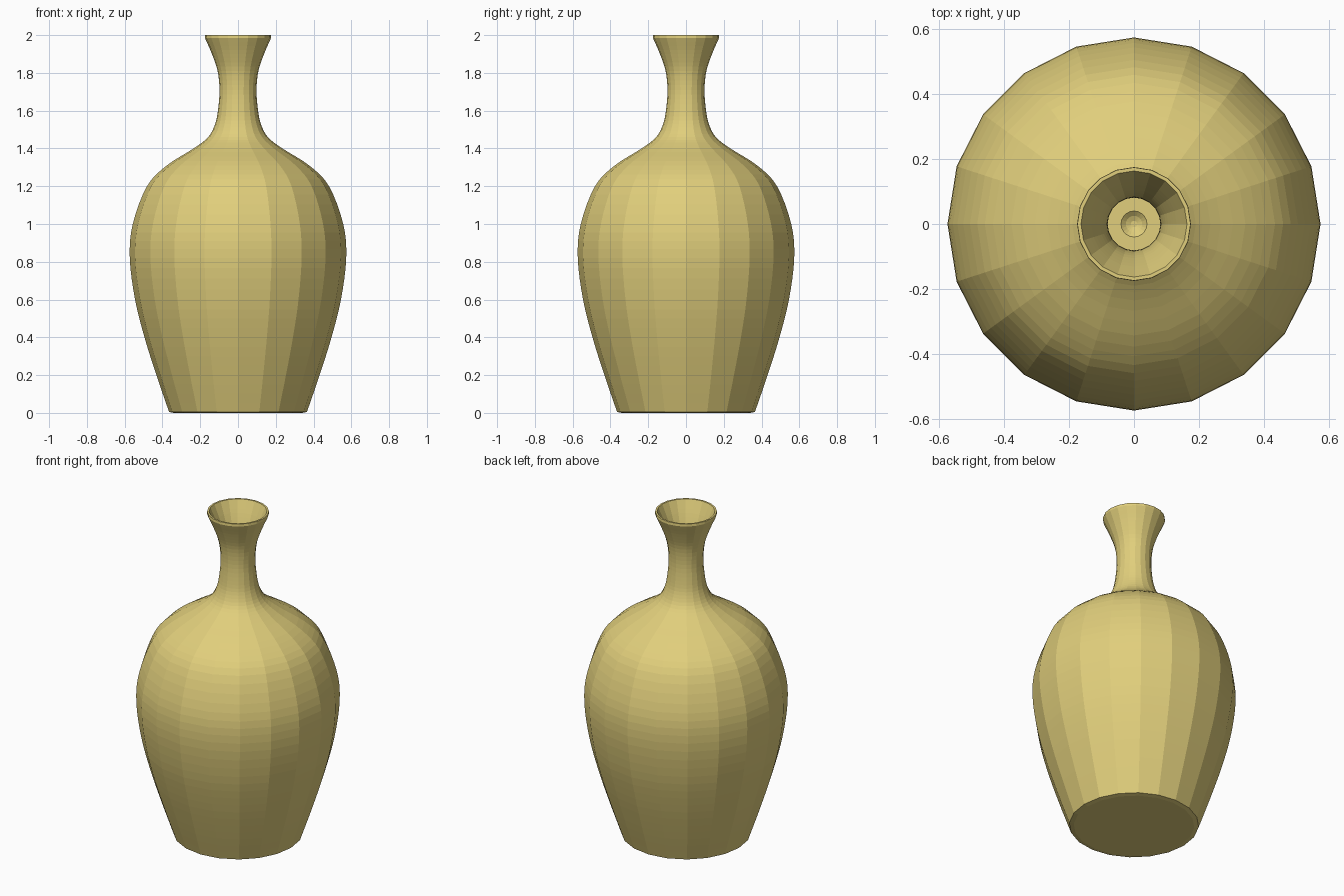
import bpy, bmesh, math
from mathutils import Vector

if "Cube" in bpy.data.objects:
    bpy.data.objects.remove(bpy.data.objects["Cube"])

SIDES = 20
STEPS = 4


def smooth_profile(pts):
    """Catmull-Rom curve through (radius, height) points."""
    p = [Vector(q) for q in pts]
    p = [2 * p[0] - p[1]] + p + [2 * p[-1] - p[-2]]
    out = []
    for a, b, c, d in zip(p, p[1:], p[2:], p[3:]):
        for i in range(STEPS):
            t = i / STEPS
            out.append(0.5 * (2 * b + (c - a) * t + (2 * a - 5 * b + 4 * c - d) * t * t
                              + (3 * b - a - 3 * c + d) * t ** 3))
    return out + [p[-2]]


def lathe(name, profile, mat):
    """Spin an open profile, closing both ends with a centre fan."""
    bm = bmesh.new()
    rings = []
    for r, z in profile:
        rings.append([bm.verts.new((r * math.cos(2 * math.pi * i / SIDES),
                                    r * math.sin(2 * math.pi * i / SIDES), z))
                      for i in range(SIDES)])
    for lo, hi in zip(rings, rings[1:]):
        for i in range(SIDES):
            j = (i + 1) % SIDES
            bm.faces.new((lo[i], lo[j], hi[j], hi[i]))
    bm.faces.new(rings[0][::-1])
    bm.faces.new(rings[-1])
    mesh = bpy.data.meshes.new(name)
    bm.to_mesh(mesh)
    bm.free()
    obj = bpy.data.objects.new(name, mesh)
    bpy.context.collection.objects.link(obj)
    mesh.materials.append(mat)
    return obj


clay = bpy.data.materials.new("yellow_clay")
clay.diffuse_color = (0.75, 0.62, 0.20, 1)
clay.use_nodes = True
clay.node_tree.nodes["Principled BSDF"].inputs["Base Color"].default_value = clay.diffuse_color

# Outer silhouette from foot to lip
outer = smooth_profile([(0.365, 0.005), (0.432, 0.2), (0.495, 0.4), (0.545, 0.6), (0.573, 0.82),
                        (0.557, 1.0), (0.482, 1.2), (0.377, 1.31), (0.235, 1.4), (0.158, 1.46),
                        (0.121, 1.53), (0.105, 1.61), (0.098, 1.71), (0.108, 1.81), (0.138, 1.9),
                        (0.175, 1.985)])

# Inner wall: outer silhouette pushed in along its normal
WALL = 0.017
inner = []
for i, p in enumerate(outer):
    t = (outer[min(i + 1, len(outer) - 1)] - outer[max(i - 1, 0)]).normalized()
    inner.append(p + WALL * Vector((-t.y, t.x)))
inner = [p for p in inner if 0.04 < p.y < 1.97][::-1]

# Foot edge, rim and shallow dimple in the inside floor
foot = [(0.34, 0)]
rim = [(0.174, 2.0), (0.163, 2.0)]
floor = [(0.335, 0.03), (0.04, 0.03), (0.025, 0.018), (0.01, 0.012)]

lathe("vase", foot + [tuple(p) for p in outer] + rim + [tuple(p) for p in inner] + floor, clay)
